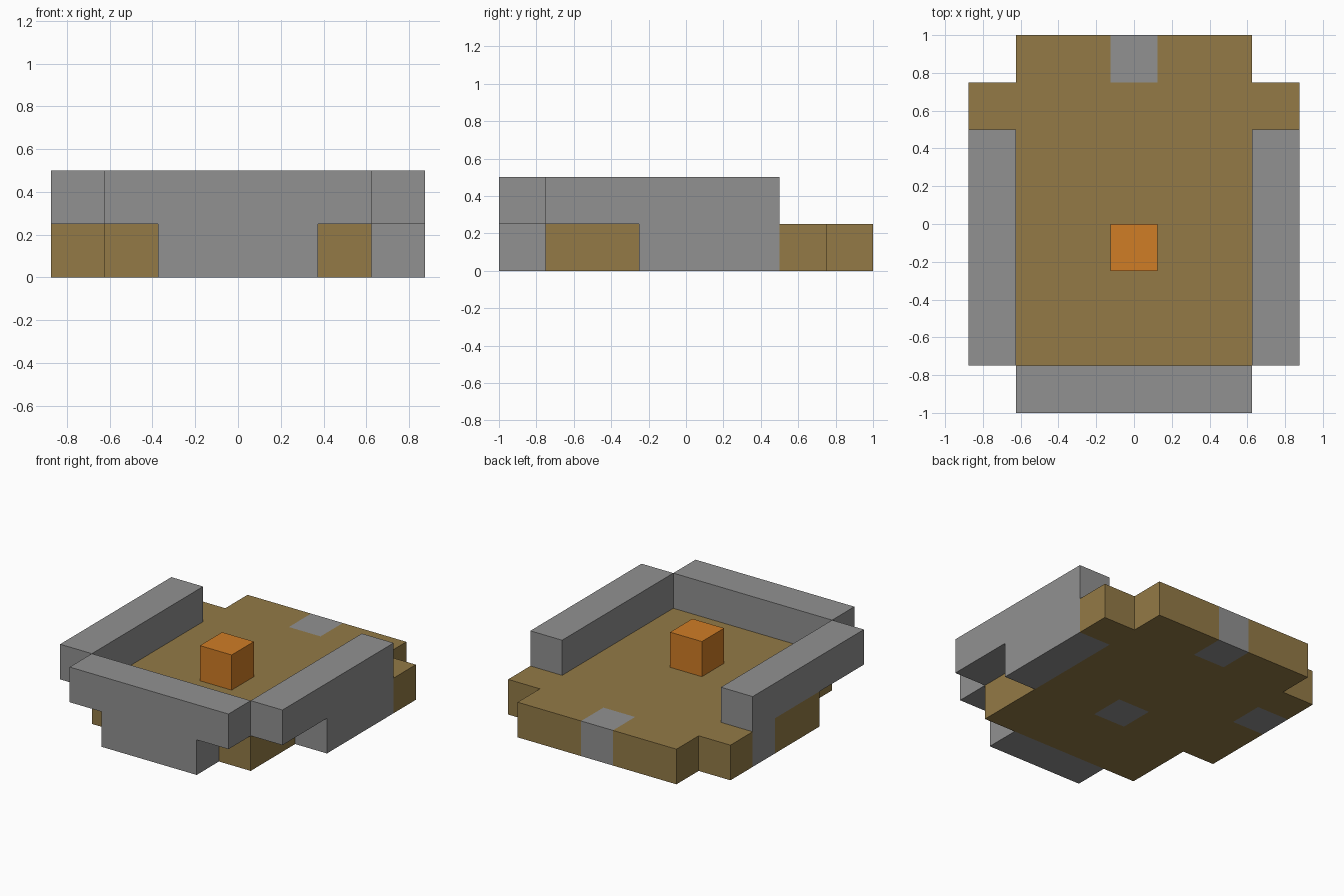
import bpy
import bmesh
from mathutils import Vector

old = bpy.data.objects.get("Cube")
if old:
    bpy.data.objects.remove(old, do_unlink=True)

CELL = 0.25  # every part snaps to this block size


def material(name, rgb):
    mat = bpy.data.materials.new(name)
    mat.use_nodes = True
    color = (*rgb, 1.0)
    mat.diffuse_color = color
    mat.node_tree.nodes["Principled BSDF"].inputs["Base Color"].default_value = color
    return mat


brown = material("brown wood", (0.292, 0.195, 0.061))
gray = material("gray stone", (0.283, 0.283, 0.283))
orange = material("orange", (0.631, 0.205, 0.019))


def finish(bm, name, mats):
    mesh = bpy.data.meshes.new(name)
    bm.to_mesh(mesh)
    bm.free()
    for mat in mats:
        mesh.materials.append(mat)
    obj = bpy.data.objects.new(name, mesh)
    bpy.context.collection.objects.link(obj)
    return obj


def block(name, center, size, mat):
    bm = bmesh.new()
    bmesh.ops.create_cube(bm, size=1)
    bmesh.ops.scale(bm, vec=size, verts=bm.verts)
    bmesh.ops.translate(bm, vec=center, verts=bm.verts)
    return finish(bm, name, [mat])


# Floor layer plan, back row first: b = brown, g = gray
PLAN = [
    ".bbgbb.",
    "bbbbbbb",
    "gbbbbbg",
    "bbbbbbg",
    "bbbgbbg",
    ".bbbbb.",
    ".bbbbb.",
    "..ggg..",
]
LEFT, BACK = -0.875, 1.0

# Floor: lay out the cells, extrude upward, colour each face by its cell
bm = bmesh.new()
for r, row in enumerate(PLAN):
    for c, kind in enumerate(row):
        if kind == ".":
            continue
        x, y = LEFT + c * CELL, BACK - r * CELL
        corners = [(x, y), (x, y - CELL), (x + CELL, y - CELL), (x + CELL, y)]
        bm.faces.new([bm.verts.new((px, py, 0)) for px, py in corners])
bmesh.ops.remove_doubles(bm, verts=bm.verts, dist=0.001)
result = bmesh.ops.extrude_face_region(bm, geom=bm.faces[:], use_keep_orig=True)
top = [g for g in result["geom"] if isinstance(g, bmesh.types.BMVert)]
bmesh.ops.translate(bm, vec=(0, 0, CELL), verts=top)
bmesh.ops.recalc_face_normals(bm, faces=bm.faces)
bm.normal_update()
for face in bm.faces:
    inside = face.calc_center_median() - face.normal * (CELL / 2)
    c = int((inside.x - LEFT) / CELL)
    r = int((BACK - inside.y) / CELL)
    face.material_index = 1 if PLAN[r][c] == "g" else 0
finish(bm, "floor", [brown, gray])

# Walls resting on the floor layer
mid = CELL * 1.5
block("front_wall", Vector((0, -0.875, mid)), (1.25, CELL, CELL), gray)
for side, name in ((1, "left_wall"), (-1, "right_wall")):
    block(name, Vector((side * 0.75, -0.125, mid)), (CELL, 1.25, CELL), gray)

# Raised block in the middle
block("center_block", Vector((0, -0.125, mid)), (CELL, CELL, CELL), orange)
